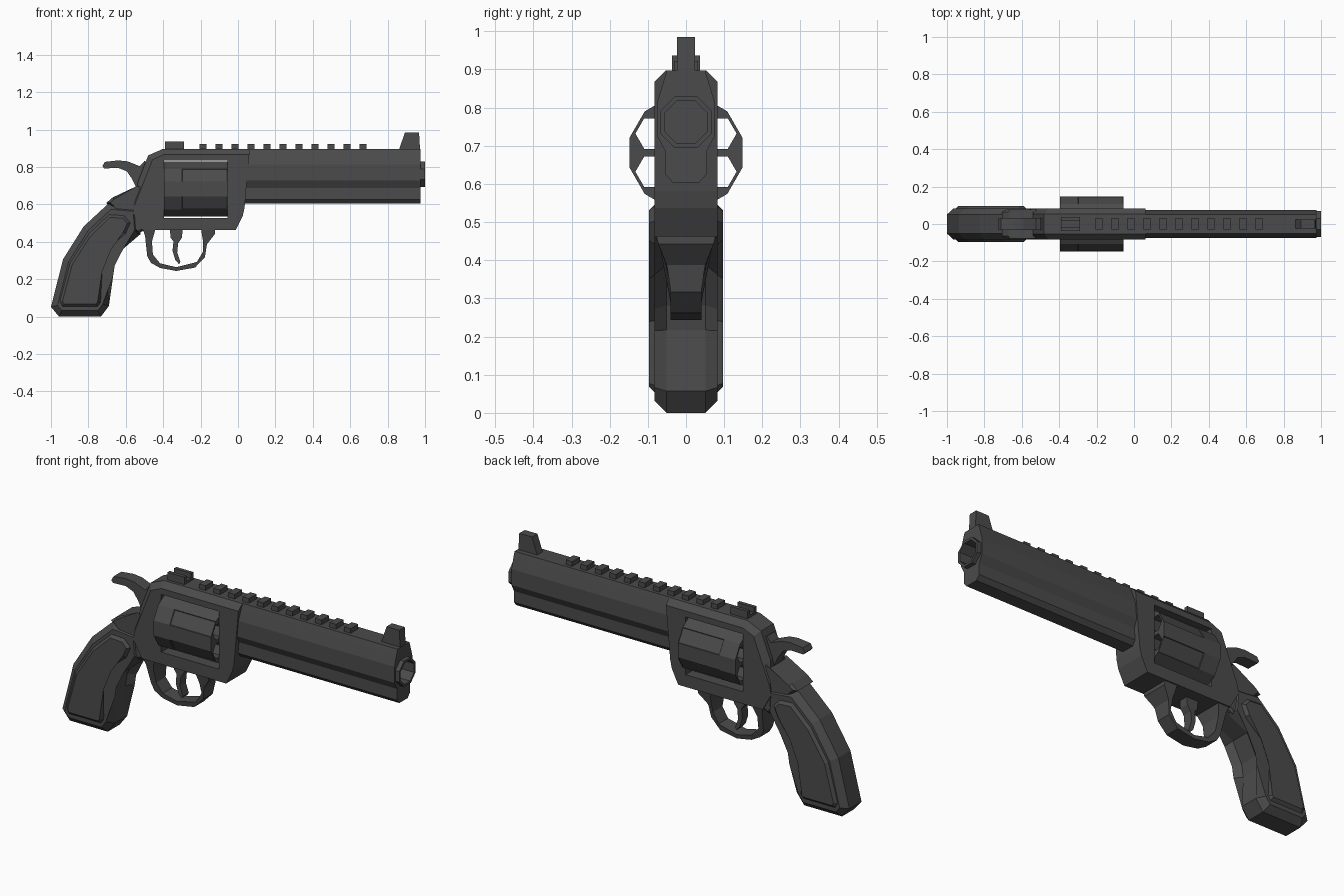
import bpy, bmesh, math
from mathutils import Vector

if "Cube" in bpy.data.objects:
    bpy.data.objects.remove(bpy.data.objects["Cube"])

steel = bpy.data.materials.new("dark_steel")
steel.use_nodes = True
steel.diffuse_color = (0.07, 0.07, 0.07, 1)
steel.node_tree.nodes["Principled BSDF"].inputs["Base Color"].default_value = (0.07, 0.07, 0.07, 1)


def loft(name, ring_a, ring_b, chamfer=0, rule=None):
    """Solid between two matching rings, with chamfered rim edges picked by a rule."""
    bm = bmesh.new()
    a = [bm.verts.new(p) for p in ring_a]
    b = [bm.verts.new(p) for p in ring_b]
    n = len(a)
    rims = [bm.faces.new(a), bm.faces.new(b[::-1])]
    for i in range(n):
        j = (i + 1) % n
        bm.faces.new((a[i], b[i], b[j], a[j]))
    if chamfer:
        edges = {e for f in rims for e in f.edges}
        if rule:
            edges = {e for e in edges if rule((e.verts[0].co + e.verts[1].co) / 2)}
        bmesh.ops.bevel(bm, geom=list(edges), offset=chamfer, segments=1, affect='EDGES')
    bmesh.ops.recalc_face_normals(bm, faces=bm.faces)
    return finish(name, bm)


def finish(name, bm):
    mesh = bpy.data.meshes.new(name)
    bm.to_mesh(mesh)
    bm.free()
    mesh.materials.append(steel)
    obj = bpy.data.objects.new(name, mesh)
    bpy.context.collection.objects.link(obj)
    return obj


def plate(name, pts, half, chamfer=0, rule=None):
    """Side profile (x, z) thickened about y = 0; half may depend on z."""
    w = half if callable(half) else lambda z: half
    return loft(name, [(x, -w(z), z) for x, z in pts],
                [(x, w(z), z) for x, z in pts], chamfer, rule)


def box(name, x0, x1, y0, y1, z0, z1):
    ring = [(x0, z0), (x1, z0), (x1, z1), (x0, z1)]
    return loft(name, [(x, y0, z) for x, z in ring], [(x, y1, z) for x, z in ring])


def bar(name, pts, x0, x1):
    """Cross-section (y, z) run along the barrel direction."""
    return loft(name, [(x0, y, z) for y, z in pts], [(x1, y, z) for y, z in pts])


def polygon(n, radius, y, z, start):
    return [(y + radius * math.cos(start + i * math.tau / n),
             z + radius * math.sin(start + i * math.tau / n)) for i in range(n)]


def cut(targets, cutter):
    for obj in targets:
        mod = obj.modifiers.new("cut", 'BOOLEAN')
        mod.operation, mod.solver, mod.object = 'DIFFERENCE', 'EXACT', cutter
        bpy.context.view_layer.objects.active = obj
        bpy.ops.object.modifier_apply(modifier=mod.name)
    bpy.data.objects.remove(cutter)


# Frame with cylinder window
frame = plate("frame", [(-.40, .905), (.063, .905), (.035, .59), (.025, .545), (-.012, .47),
                        (-.51, .47), (-.56, .56), (-.535, .73), (-.48, .87)],
              .083, .03, lambda p: p.z > .75 and p.x < .04)
cut([frame], box("window_cutter", -.395, -.055, -.3, .3, .535, .843))
plate("rear_tang", [(-.50, .72), (-.535, .695), (-.67, .645), (-.705, .615), (-.63, .58),
                    (-.54, .45), (-.48, .48)], .077, .012)

# Barrel with underlug, muzzle ring and bore
half = [(.05, .905), (.058, .88), (.076, .82), (.076, .735), (.055, .695), (.055, .635), (.035, .612)]
barrel = bar("barrel", half + [(-y, z) for y, z in reversed(half)], .03, .977)
muzzle = bar("muzzle_ring", polygon(8, .074, 0, .77, math.pi / 8), .95, 1)
cut([barrel, muzzle], bar("bore_cutter", polygon(8, .061, 0, .77, math.pi / 8), .85, 1.1))

# Twelve-sided cylinder with shallow flutes and six chambers
bm = bmesh.new()
rings = [[bm.verts.new((x, y, z)) for y, z in polygon(12, .153, 0, .69, math.pi / 12)]
         for x in (-.395, -.30, -.055)]
bm.faces.new(rings[0])
bm.faces.new(rings[2][::-1])
flutes = []
for k in range(2):
    for i in range(12):
        j = (i + 1) % 12
        face = bm.faces.new((rings[k][i], rings[k + 1][i], rings[k + 1][j], rings[k][j]))
        if k and i % 2 == 0:
            flutes.append(face)
bmesh.ops.recalc_face_normals(bm, faces=bm.faces)
bmesh.ops.inset_individual(bm, faces=flutes, thickness=.004, depth=-.003)
cylinder = finish("cylinder", bm)
for i in range(6):
    a = math.radians(30 + 60 * i)
    cut([cylinder], bar("chamber_cutter", polygon(6, .046, .1 * math.cos(a), .69 + .1 * math.sin(a), 0),
                        -.5, .1))

# Sights and rail blocks
plate("front_sight", [(.857, .89), (.893, .993), (.968, .993), (.974, .89)], .023)
box("rear_sight_base", -.39, -.29, -.037, .037, .89, .918)
for side, name in ((-1, "right"), (1, "left")):
    box("rear_sight_post_" + name, -.39, -.29, side * .018, side * .037, .9, .945)
for i in range(11):
    x = -.188 + i * .0856
    box(f"rail_block_{i + 1}", x - .019, x + .019, -.032, .032, .89, .93)

# Hammer
plate("hammer", [(-.725, .812), (-.712, .835), (-.64, .843), (-.59, .838), (-.525, .812), (-.50, .84),
                 (-.46, .82), (-.48, .69), (-.54, .69), (-.567, .745), (-.595, .785), (-.64, .803),
                 (-.715, .80)], .033)

# Trigger guard, wider where it meets the frame
plate("trigger_guard", [(-.51, .48), (-.497, .44), (-.485, .33), (-.465, .295), (-.417, .268),
                        (-.33, .252), (-.23, .27), (-.177, .325), (-.166, .395), (-.123, .45),
                        (-.123, .48), (-.198, .48), (-.187, .41), (-.187, .355), (-.22, .30),
                        (-.33, .272), (-.417, .293), (-.455, .34), (-.46, .41), (-.44, .48)],
      lambda z: .04 + .04 * min(1, max(0, (z - .37) / .1)))
plate("trigger", [(-.365, .48), (-.36, .43), (-.345, .41), (-.35, .36), (-.335, .31), (-.315, .288),
                  (-.308, .30), (-.325, .35), (-.32, .40), (-.30, .43), (-.295, .48)], .025)

# Grip core and raised side panels
plate("grip", [(-.69, .615), (-.825, .49), (-.935, .315), (-1, .06), (-.957, .008), (-.733, .008),
               (-.69, .065), (-.70, .225), (-.69, .29), (-.637, .395), (-.52, .45), (-.53, .60)],
      .083, .032)
plate("grip_panels", [(-.94, .06), (-.955, .09), (-.90, .295), (-.80, .45), (-.69, .555), (-.61, .55),
                      (-.573, .51), (-.60, .45), (-.695, .37), (-.743, .25), (-.735, .08), (-.75, .06)],
      .097, .016)

# Sit the model on the ground
bpy.context.view_layer.update()
low = min((o.matrix_world @ Vector(c)).z for o in bpy.data.objects
          if o.type == 'MESH' for c in o.bound_box)
for o in bpy.data.objects:
    if o.type == 'MESH':
        o.location.z -= low
